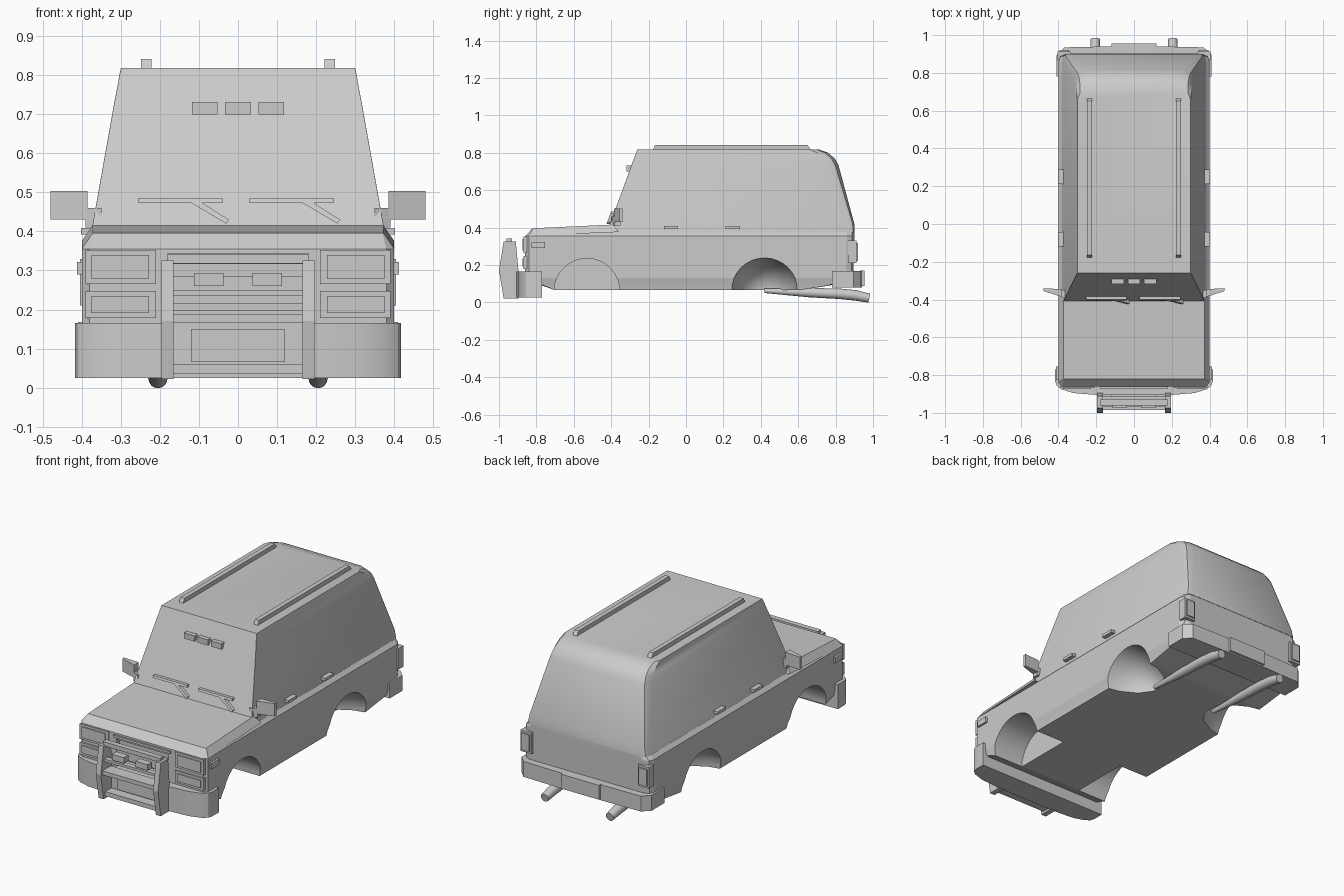
import bpy, bmesh, math
from mathutils import Vector

cube = bpy.data.objects.get("Cube")
if cube:
    bpy.data.objects.remove(cube, do_unlink=True)

grey = bpy.data.materials.new("plain_grey")
grey.use_nodes = True
grey.diffuse_color = (0.6, 0.6, 0.6, 1)
grey.node_tree.nodes["Principled BSDF"].inputs["Base Color"].default_value = grey.diffuse_color


def finish(name, bm, smooth=None):
    bmesh.ops.remove_doubles(bm, verts=bm.verts, dist=1e-5)
    bmesh.ops.recalc_face_normals(bm, faces=bm.faces)
    mesh = bpy.data.meshes.new(name)
    bm.to_mesh(mesh)
    bm.free()
    mesh.materials.append(grey)
    obj = bpy.data.objects.new(name, mesh)
    bpy.context.collection.objects.link(obj)
    if smooth:
        bpy.ops.object.select_all(action='DESELECT')
        obj.select_set(True)
        bpy.context.view_layer.objects.active = obj
        bpy.ops.object.shade_smooth_by_angle(angle=math.radians(smooth))
    return obj


def loft(name, rings, smooth=None):
    bm = bmesh.new()
    loops = [[bm.verts.new(p) for p in r] for r in rings]
    n = len(loops[0])
    for a, b in zip(loops, loops[1:]):
        for i in range(n):
            j = (i + 1) % n
            bm.faces.new((a[i], a[j], b[j], b[i]))
    bm.faces.new(loops[0][::-1])
    bm.faces.new(loops[-1])
    return finish(name, bm, smooth)


def ring(z, w, yf, yr, cf=0.02, cr=0.04, z_back=None):
    """Mirrored plan outline with cut corners; height may change to the back."""
    half = [(w - cf, yf), (w, yf + cf), (w, yr - cr), (w - 0.3 * cr, yr - 0.3 * cr), (w - cr, yr)]
    pts = half + [(-x, y) for x, y in reversed(half)]
    zb = z if z_back is None else z_back
    return [(x, y, z + (zb - z) * (y - yf) / (yr - yf)) for x, y in pts]


def prism(name, pts, axis, a, b, smooth=None):
    def place(p, t):
        q = list(p)
        q.insert(axis, t)
        return q
    return loft(name, [[place(p, t) for p in pts] for t in (a, b)], smooth)


def box(name, x0, x1, y0, y1, z0, z1):
    return prism(name, [(x0, y0), (x1, y0), (x1, y1), (x0, y1)], 2, z0, z1)


def tube(name, path, radii, sides=16):
    rings = []
    for i, p in enumerate(path):
        p = Vector(p)
        d = Vector(path[min(i + 1, len(path) - 1)]) - Vector(path[max(i - 1, 0)])
        q = d.to_track_quat('Z', 'Y')
        rings.append([p + q @ Vector((radii[i] * math.cos(t * math.tau / sides),
                                      radii[i] * math.sin(t * math.tau / sides), 0)) for t in range(sides)])
    return loft(name, rings, 40)


def cut(obj, cutter):
    mod = obj.modifiers.new("cut", 'BOOLEAN')
    mod.operation = 'DIFFERENCE'
    mod.solver = 'EXACT'
    mod.object = cutter
    bpy.context.view_layer.objects.active = obj
    bpy.ops.object.modifier_apply(modifier=mod.name)
    bpy.data.objects.remove(cutter, do_unlink=True)


# Lower body with wheel wells and grille opening
body = loft("lower_body", [
    ring(0.065, 0.385, -0.70, 0.60, 0.001, 0.001),
    ring(0.09, 0.39, -0.77, 0.77, 0.01, 0.01),
    ring(0.13, 0.40, -0.86, 0.895, 0.02, 0.04),
    ring(0.355, 0.40, -0.86, 0.90, 0.02, 0.04),
    ring(0.376, 0.381, -0.80, 0.90, 0.02, 0.04)])
for s in (-1, 1):
    cut(body, tube("front_well_cutter", [(s * 0.2, -0.53, 0.06), (s * 0.5, -0.53, 0.06)], [0.175] * 2, 32))
    cut(body, tube("rear_well_cutter", [(s * r, 0.42, 0.06) for r in (0.18, 0.23, 0.32, 0.41, 0.5)],
                   [0.04, 0.11, 0.16, 0.18, 0.18], 32))
cut(body, box("grille_cutter", -0.165, 0.165, -0.95, -0.83, 0.15, 0.343))

# Bonnet
loft("bonnet", [ring(0.355, 0.40, -0.86, -0.36, 0.02, 0.001, 0.376),
                ring(0.396, 0.372, -0.82, -0.39, 0.002, 0.001, 0.416)])

# Cabin with sloping screen and rounded tail
loft("cabin", [ring(z, w, yf, yr, 0.0005, c) for z, w, yf, yr, c in (
    (0.374, 0.381, -0.423, 0.902, 0.03),
    (0.42, 0.372, -0.406, 0.90, 0.03),
    (0.735, 0.316, -0.291, 0.815, 0.06),
    (0.77, 0.309, -0.278, 0.795, 0.06),
    (0.80, 0.304, -0.267, 0.76, 0.06),
    (0.818, 0.30, -0.26, 0.71, 0.05))], 25)

# Grille slats
for z, h in ((0.325, 0.008), (0.255, 0.03), (0.222, 0.008), (0.185, 0.012)):
    box("grille_slat", -0.165, 0.165, -0.855, -0.825, z - h, z + h)
box("grille_top_trim", -0.18, 0.18, -0.87, -0.855, 0.332, 0.345)

# Front bumper and number plate panel
half = [(0.2, -0.905), (0.32, -0.895), (0.385, -0.875), (0.41, -0.855), (0.418, -0.83), (0.418, -0.77)]
prism("front_bumper", half + [(-x, y) for x, y in reversed(half)], 2, 0.025, 0.165, 30)
box("front_plate", -0.12, 0.12, -0.912, -0.90, 0.065, 0.15)

# Rear bumper with raised centre panel
half = [(0.41, 0.78), (0.41, 0.895), (0.37, 0.935), (0.14, 0.94)]
prism("rear_bumper", half + [(-x, y) for x, y in reversed(half)], 2, 0.08, 0.168)
box("rear_plate", -0.12, 0.12, 0.93, 0.955, 0.088, 0.17)

# Bull bar cross members
for y0, y1, z0, z1 in ((-0.96, -0.93, 0.318, 0.342), (-0.97, -0.94, 0.235, 0.25),
                       (-0.985, -0.91, 0.165, 0.188), (-0.96, -0.90, 0.035, 0.06)):
    box("bull_bar_cross", -0.18, 0.18, y0, y1, z0, z1)

# Screen lamps
for x in (-0.085, 0, 0.085):
    box("screen_lamp", x - 0.033, x + 0.033, -0.318, -0.28, 0.70, 0.732)

# Wipers lie on the sloping screen
for x in (-0.255, 0.03):
    for name, pts in (("wiper_blade", [(0, 0.473), (0.215, 0.473), (0.215, 0.485), (0, 0.485)]),
                      ("wiper_arm", [(0.135, 0.473), (0.225, 0.42), (0.232, 0.43), (0.16, 0.475)])):
        loft(name, [[(x + px, -0.41 + (pz - 0.41) * 0.364 - off, pz) for px, pz in pts]
                    for off in (0.0, 0.018)])

# Mirrored side parts
for s in (-1, 1):
    def side(name, x0, x1, *rest):
        return box(name, *sorted((s * x0, s * x1)), *rest)

    # Lamps on the nose
    for label, z0, z1 in (("headlight", 0.265, 0.353), ("indicator", 0.178, 0.247)):
        side(label + "_frame", 0.21, 0.39, -0.868, -0.84, z0, z1)
        side(label + "_lens", 0.228, 0.375, -0.874, -0.86, z0 + 0.013, z1 - 0.013)
    side("spot_lamp", 0.037, 0.113, -0.975, -0.935, 0.26, 0.293)
    side("wing_marker", 0.395, 0.412, -0.825, -0.755, 0.29, 0.322)

    # Bull bar upright
    prism("bull_bar_upright", [(-0.975, 0.325), (-0.91, 0.325), (-0.895, 0.16), (-0.895, 0.022),
                               (-0.975, 0.022), (-1.0, 0.17)], 0, s * 0.165, s * 0.196)

    # Door mirror and its bracket
    prism("mirror", [(s * 0.385, -0.385), (s * 0.48, -0.355), (s * 0.48, -0.34), (s * 0.385, -0.345)],
          2, 0.43, 0.503)
    prism("mirror_bracket", [(s * 0.35, -0.40), (s * 0.39, -0.383), (s * 0.39, -0.35), (s * 0.35, -0.35)],
          2, 0.41, 0.46)

    # Door handles, rails and tail lamps
    for y in (-0.08, 0.25):
        side("door_handle", 0.365, 0.402, y - 0.038, y + 0.038, 0.392, 0.409)
    prism("roof_rail", [(-0.18, 0.81), (-0.165, 0.842), (0.65, 0.842), (0.67, 0.81)],
          0, s * 0.222, s * 0.248)
    side("tail_lamp", 0.335, 0.405, 0.865, 0.912, 0.21, 0.33)
    side("tail_lamp_lens", 0.345, 0.395, 0.91, 0.92, 0.222, 0.318)

    # Exhaust pipe
    tube("exhaust_pipe", [(s * 0.205, 0.42, 0.062), (s * 0.205, 0.66, 0.052), (s * 0.205, 0.82, 0.046),
                          (s * 0.205, 0.91, 0.037), (s * 0.205, 0.98, 0.022)],
         [0.012, 0.025, 0.028, 0.028, 0.024])
